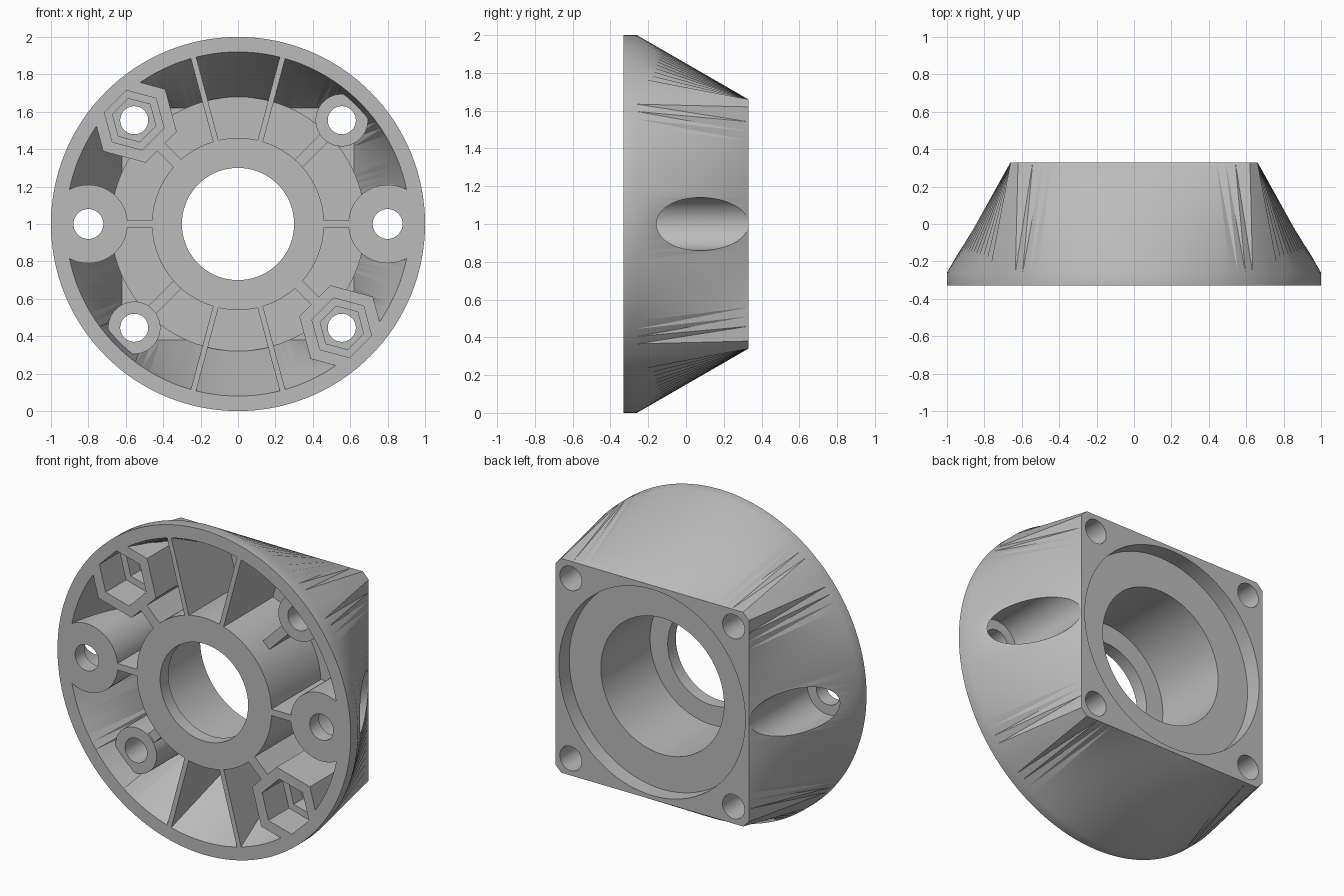
import bpy, bmesh, math

if "Cube" in bpy.data.objects:
    bpy.data.objects.remove(bpy.data.objects["Cube"])

FRONT, BACK, CZ = -0.33, 0.33, 1.0


def loft(name, rings):
    """Solid skinned through (y, [(x, z), ...]) outlines of equal length."""
    bm = bmesh.new()
    loops = [[bm.verts.new((x, y, z + CZ)) for x, z in pts] for y, pts in rings]
    n = len(loops[0])
    for a, b in zip(loops, loops[1:]):
        for i in range(n):
            j = (i + 1) % n
            bm.faces.new((a[i], a[j], b[j], b[i]))
    bm.faces.new(loops[0])
    bm.faces.new(loops[-1])
    bmesh.ops.triangulate(bm, faces=[f for f in bm.faces if len(f.verts) == 4])
    bmesh.ops.recalc_face_normals(bm, faces=bm.faces)
    me = bpy.data.meshes.new(name)
    bm.to_mesh(me)
    bm.free()
    ob = bpy.data.objects.new(name, me)
    bpy.context.collection.objects.link(ob)
    return ob


def circle(r, n=64, x=0, z=0, start=0.0):
    return [(x + r * math.cos(start + math.tau * i / n),
             z + r * math.sin(start + math.tau * i / n)) for i in range(n)]


def cyl(name, r, y0, y1, x=0, z=0, n=64, start=0.0):
    c = circle(r, n, x, z, start)
    return loft(name, [(y0, c), (y1, c)])


def rib(name, deg, r0, r1, width, y0, y1):
    a = math.radians(deg)
    c, s, w = math.cos(a), math.sin(a), width / 2
    pts = [(r * c - t * s, r * s + t * c)
           for r, t in ((r0, -w), (r1, -w), (r1, w), (r0, w))]
    return loft(name, [(y0, pts), (y1, pts)])


def boolean(target, tools, op='DIFFERENCE'):
    for t in tools:
        m = target.modifiers.new("cut", 'BOOLEAN')
        m.operation, m.object, m.solver = op, t, 'EXACT'
        bpy.context.view_layer.objects.active = target
        bpy.ops.object.modifier_apply(modifier=m.name)
        bpy.data.objects.remove(t)


# angles shared by the round and square outlines, including chamfer corners
corner = math.atan2(0.62, 0.66)
base = [math.pi / 2 * i / 32 for i in range(32) if i not in (15, 16, 17)]
quarter = sorted(base + [corner, math.pi / 4, math.pi / 2 - corner])
angles = [a + q * math.pi / 2 for q in range(4) for a in quarter]


def ring(r):
    return [(r * math.cos(a), r * math.sin(a)) for a in angles]


def square(half, diag):
    pts = []
    for a in angles:
        c, s = math.cos(a), math.sin(a)
        r = min(half / max(abs(c), abs(s)), diag / (abs(c) + abs(s)))
        pts.append((r * c, r * s))
    return pts


# outer shell: round flange blending to a chamfered square
body = loft("adapter_body", [(FRONT, ring(1.0)), (-0.26, ring(1.0)),
                             (BACK, square(0.66, 1.28))])

# hollow open to the front, with hub, bosses and ribs left standing
hollow = loft("hollow", [(-0.4, ring(0.92)), (FRONT, ring(0.92)),
                         (0.27, square(0.62, 1.14))])
D, DEEP = 0.555, 0.4
keep = [cyl("floor_disc", 0.68, 0.15, DEEP, n=96),
        cyl("hub", 0.46, -0.5, DEEP, n=96)]
for s in (-1, 1):
    side = 0 if s > 0 else 180
    keep.append(cyl("side_boss", 0.21, -0.5, DEEP, 0.8 * s, 0))
    keep.append(rib("side_rib", side, 0.4, 0.65, 0.04, -0.5, DEEP))
    keep.append(cyl("round_boss", 0.14, -0.2, DEEP, D * s, D * s))
    keep.append(rib("round_boss_rib", 45 + side, 0.4, 0.7, 0.06, -0.19, DEEP))
    keep.append(cyl("hex_boss", 0.235, -0.5, DEEP, D * s, -D * s, 6, math.pi / 4))
    keep.append(rib("hex_boss_rib", side - 45, 0.4, 0.7, 0.06, -0.5, DEEP))
    for off in (-15, 15):
        keep.append(rib("long_rib", 90 * s + off, 0.4, 1.1, 0.03, -0.5, DEEP))
boolean(hollow, keep)
boolean(body, [hollow])

# central bore with a front lip, and the shallow round recess at the back
cuts = [cyl("lip_hole", 0.30, -0.5, 0.5, n=96),
        cyl("bore", 0.42, -0.25, 0.5, n=96),
        cyl("back_recess", 0.635, 0.23, 0.5, n=96)]
for s in (-1, 1):
    # side screw holes with pockets breaking through the slope
    cuts.append(cyl("side_hole", 0.08, -0.5, 0.0, 0.8 * s, 0, 48))
    cuts.append(cyl("side_pocket", 0.14, -0.24, 0.5, 0.8 * s, 0))
    # corner holes and hexagonal nut pockets
    for t in (-1, 1):
        cuts.append(cyl("corner_hole", 0.075, -0.5, 0.5, D * s, D * t, 48))
    cuts.append(cyl("nut_pocket", 0.165, -0.5, -0.13, D * s, -D * s, 6, math.pi / 4))
    cuts.append(cyl("nut_seat", 0.12, -0.2, -0.04, D * s, -D * s, 6, math.pi / 4))
boolean(body, cuts)

# single grey finish
grey = bpy.data.materials.new("grey")
grey.diffuse_color = (0.5, 0.5, 0.5, 1)
grey.use_nodes = True
grey.node_tree.nodes["Principled BSDF"].inputs["Base Color"].default_value = grey.diffuse_color
body.data.materials.clear()
body.data.materials.append(grey)
bpy.ops.object.select_all(action='DESELECT')
body.select_set(True)
bpy.context.view_layer.objects.active = body
bpy.ops.object.shade_smooth_by_angle(angle=math.radians(30))
